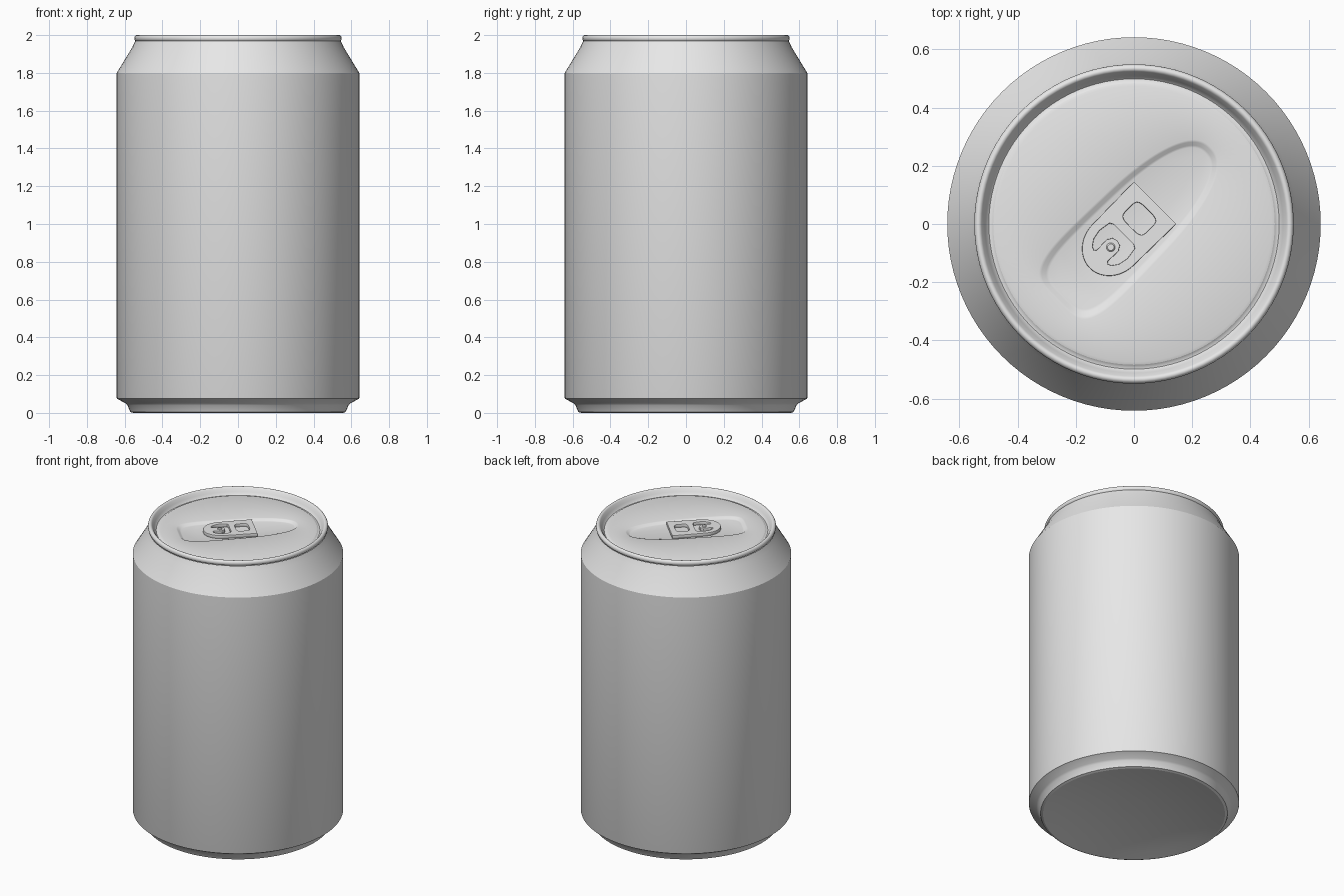
import bpy, bmesh
from math import cos, sin, pi, radians

cube = bpy.data.objects.get("Cube")
if cube:
    bpy.data.objects.remove(cube)

SIDES = 96
TURN = radians(45)      # direction of the pull tab

metal = bpy.data.materials.new("grey_metal")
metal.use_nodes = True
grey = (0.8, 0.8, 0.8, 1)
metal.diffuse_color = grey
metal.node_tree.nodes["Principled BSDF"].inputs["Base Color"].default_value = grey


def finish(obj, angle=25):
    bpy.ops.object.select_all(action='DESELECT')
    obj.select_set(True)
    bpy.context.view_layer.objects.active = obj
    if obj.type == 'CURVE':
        bpy.ops.object.convert(target='MESH')
        obj = bpy.context.object
    obj.data.materials.clear()
    obj.data.materials.append(metal)
    bpy.ops.object.shade_smooth_by_angle(angle=radians(angle))


def circle(r, z):
    return [(r * cos(2 * pi * i / SIDES), r * sin(2 * pi * i / SIDES), z) for i in range(SIDES)]


def panel(shrink, z):
    """Long outline, squarer at the mouth end and round at the other."""
    points = []
    for i in range(SIDES):
        t = 2 * pi * (i + 0.5) / SIDES
        c, s = cos(t), sin(t)
        power = 2 / (2.4 if c > 0 else 4.5)
        u = (0.365 - shrink) * abs(c) ** power * (1 if c > 0 else -1)
        v = (0.135 - shrink) * abs(s) ** power * (1 if s > 0 else -1)
        points.append((u, v * (1 - 0.2 * u), z))
    return points


def loft(name, rings, cap_start=False, cap_end=False):
    bm = bmesh.new()
    loops = [[bm.verts.new(p) for p in ring] for ring in rings]
    for a, b in zip(loops, loops[1:]):
        for i in range(SIDES):
            j = (i + 1) % SIDES
            bm.faces.new((a[i], a[j], b[j], b[i]))
    if cap_start:
        bm.faces.new(loops[0][::-1])
    if cap_end:
        bm.faces.new(loops[-1])
    mesh = bpy.data.meshes.new(name)
    bm.to_mesh(mesh)
    bm.free()
    obj = bpy.data.objects.new(name, mesh)
    bpy.context.collection.objects.link(obj)
    return obj


# Body: domed base, foot, straight wall, sloped shoulder, neck
dome = [(0.555 * k / 8, 0.06 * (1 - (k / 8) ** 2)) for k in range(1, 9)]
wall = [(0.57, 0.005), (0.585, 0.04), (0.595, 0.05), (0.64, 0.075),
        (0.642, 0.08), (0.642, 1.8), (0.56, 1.935), (0.545, 1.968)]
finish(loft("can_body", [circle(r, z) for r, z in dome + wall], cap_start=True))

# Rolled rim, running down into the groove around the lid
rim = [(0.535 + 0.014 * cos(a), 1.983 + 0.017 * sin(a))
       for a in (radians(-80 + 15 * k) for k in range(16))]
groove = [(0.512, 1.975), (0.506, 1.962), (0.499, 1.956), (0.491, 1.957), (0.484, 1.962)]
finish(loft("rim", [circle(r, z) for r, z in rim + groove]), 35)

# Lid with a shallow sunk panel
lid = loft("lid", [circle(0.484, 1.962), circle(0.474, 1.965),
                   panel(-0.008, 1.965), panel(0, 1.963), panel(0.012, 1.953),
                   panel(0.02, 1.951)], cap_end=True)
lid.rotation_euler.z = TURN
finish(lid, 40)


# Pull tab: flat outline with a finger hole and a cut around the rivet tongue
def mirrored(half):
    return half + [(u, -v) for u, v in reversed(half) if v]


def rounded_box(cu, cv, a, b):
    out = []
    for i in range(32):
        c, s = cos(2 * pi * i / 32), sin(2 * pi * i / 32)
        out.append((cu + a * abs(c) ** 0.5 * (1 if c > 0 else -1),
                    cv + b * abs(s) ** 0.5 * (1 if s > 0 else -1)))
    return out


nose = [(-0.1 + 0.112 * cos(a), 0.097 * sin(a))
        for a in (radians(90 + 7.5 * k) for k in range(12))]
outline = mirrored([(0.1, 0.1)] + nose + [(-0.212, 0)])
finger_hole = rounded_box(0.026, 0, 0.045, 0.054)
tongue_cut = mirrored([(-0.048, 0.05), (-0.056, 0.064), (-0.1, 0.071), (-0.135, 0.064),
                       (-0.158, 0.048), (-0.165, 0.032), (-0.155, 0.024), (-0.105, 0.026),
                       (-0.088, 0.015), (-0.083, 0)])

curve = bpy.data.curves.new("pull_tab", 'CURVE')
curve.dimensions = '2D'
curve.fill_mode = 'BOTH'
curve.extrude = 0.008
curve.bevel_depth = 0.003
curve.bevel_resolution = 1
for points in (outline, finger_hole, tongue_cut):
    spline = curve.splines.new('POLY')
    spline.points.add(len(points) - 1)
    for p, (u, v) in zip(spline.points, points):
        p.co = (u, v, 0, 1)
    spline.use_cyclic_u = True
tab = bpy.data.objects.new("pull_tab", curve)
bpy.context.collection.objects.link(tab)
tab.location.z = 1.962
tab.rotation_euler.z = TURN
finish(tab, 30)

# Rivet holding the tab
rivet = loft("rivet", [circle(0.015, 1.951), circle(0.015, 1.974), circle(0.011, 1.978)],
             cap_end=True)
rivet.location = (-0.113 * cos(TURN), -0.113 * sin(TURN), 0)
finish(rivet, 40)
